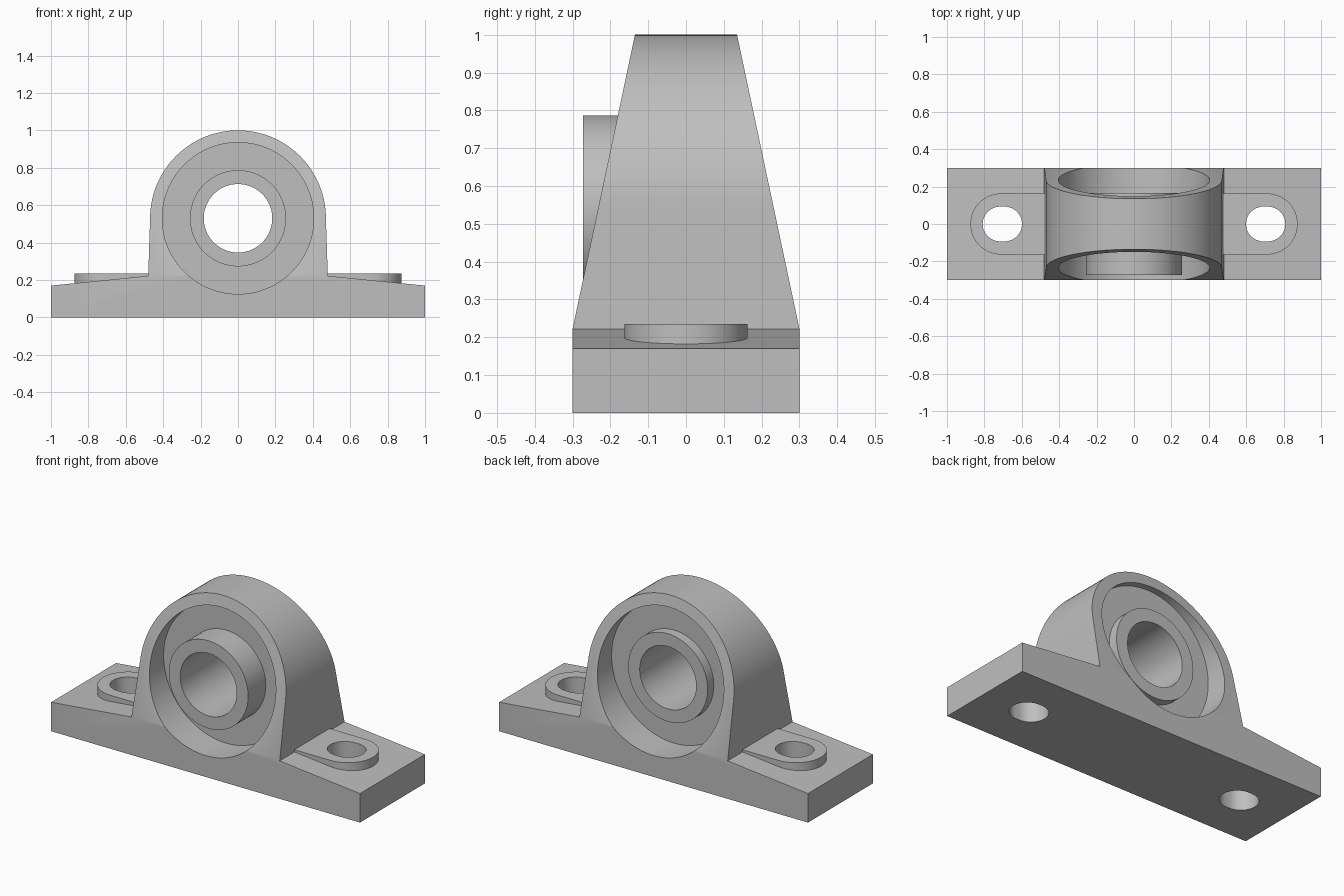
import bpy, bmesh, math

cube = bpy.data.objects.get("Cube")
if cube:
    bpy.data.objects.remove(cube, do_unlink=True)

grey = bpy.data.materials.new("cast grey")
grey.use_nodes = True
COLOUR = (0.52, 0.52, 0.52, 1)
grey.diffuse_color = COLOUR
grey.node_tree.nodes["Principled BSDF"].inputs["Base Color"].default_value = COLOUR

AXIS_Z = 0.53      # height of the shaft axis
SHOULDER = 0.222   # height where the tapered housing begins
DEPTH = 0.30       # half depth of the base
TOP_DEPTH = 0.135  # half depth at the crown


def make_object(name, bm):
    bmesh.ops.recalc_face_normals(bm, faces=bm.faces)
    mesh = bpy.data.meshes.new(name)
    bm.to_mesh(mesh)
    bm.free()
    mesh.materials.append(grey)
    obj = bpy.data.objects.new(name, mesh)
    bpy.context.collection.objects.link(obj)
    return obj


def arc(cx, cy, r, start, end, steps):
    angles = [math.radians(start + (end - start) * i / steps) for i in range(steps + 1)]
    return [(cx + r * math.cos(a), cy + r * math.sin(a)) for a in angles]


def prism(name, outline, low, high):
    """Extrude an outline in x and y upwards."""
    bm = bmesh.new()
    face = bm.faces.new([bm.verts.new((x, y, low)) for x, y in outline])
    new = bmesh.ops.extrude_face_region(bm, geom=[face])["geom"]
    bmesh.ops.translate(bm, vec=(0, 0, high - low),
                        verts=[v for v in new if isinstance(v, bmesh.types.BMVert)])
    return make_object(name, bm)


def lathe(name, profile, steps=96):
    """Revolve a closed (radius, y) loop around the shaft axis."""
    bm = bmesh.new()
    rings = [[bm.verts.new((r * math.cos(a), y, AXIS_Z + r * math.sin(a))) for r, y in profile]
             for a in (2 * math.pi * i / steps for i in range(steps))]
    n = len(profile)
    for i in range(steps):
        a, b = rings[i], rings[(i + 1) % steps]
        for j in range(n):
            k = (j + 1) % n
            bm.faces.new((a[j], a[k], b[k], b[j]))
    return make_object(name, bm)


def combine(target, tool, operation):
    mod = target.modifiers.new(operation, "BOOLEAN")
    mod.operation, mod.solver, mod.object = operation, "EXACT", tool
    bpy.context.view_layer.objects.active = target
    bpy.ops.object.modifier_apply(modifier=mod.name)
    bpy.data.objects.remove(tool, do_unlink=True)


def smooth(obj):
    bpy.ops.object.select_all(action="DESELECT")
    obj.select_set(True)
    bpy.context.view_layer.objects.active = obj
    bpy.ops.object.shade_smooth_by_angle(angle=math.radians(30))


# Base with sloping feet and a tapered arch, as one closed body
feet = [(-0.48, SHOULDER), (-1, 0.17), (-1, 0), (1, 0), (1, 0.17), (0.48, SHOULDER)]
arch = arc(0, AXIS_Z, 0.47, 0, 180, 64)
bm = bmesh.new()
sides = []
for sign in (-1, 1):
    loop = []
    for x, z in feet + arch:
        t = max(0, (z - SHOULDER) / (1 - SHOULDER))
        loop.append(bm.verts.new((x, sign * (DEPTH + (TOP_DEPTH - DEPTH) * t), z)))
    bm.faces.new(loop[:6])
    bm.faces.new([loop[0]] + loop[5:])
    sides.append(loop)
front, back = sides
for i in range(len(front)):
    j = (i + 1) % len(front)
    bm.faces.new((front[i], front[j], back[j], back[i]))
housing = make_object("housing", bm)

# Raised bolt pads and their slotted holes
for s in (1, -1):
    pad = [(0.44, -0.163)] + arc(0.712, 0, 0.163, -90, 90, 32) + [(0.44, 0.163)]
    combine(housing, prism("bolt_pad", [(s * x, y) for x, y in pad], 0.1, 0.235), "UNION")
    slot = arc(0.716, 0, 0.093, -90, 90, 24) + arc(0.692, 0, 0.093, 90, 270, 24)
    combine(housing, prism("slot_cutter", [(s * x, y) for x, y in slot], -0.1, 0.4), "DIFFERENCE")

# Large bore through the arch
bore = lathe("bore_cutter", [(0.405, -0.5), (0.405, 0.5), (0.05, 0.5), (0.05, -0.5)])
core = lathe("core_cutter", [(0.1, -0.5), (0.1, 0.5), (0.02, 0.5), (0.02, -0.5)])
bpy.data.objects.remove(core, do_unlink=True)
bpy.data.objects.remove(bore, do_unlink=True)
bm = bmesh.new()
rim = [bm.verts.new((x, -0.5, z)) for x, z in arc(0, AXIS_Z, 0.405, 0, 360, 96)[:-1]]
face = bm.faces.new(rim)
new = bmesh.ops.extrude_face_region(bm, geom=[face])["geom"]
bmesh.ops.translate(bm, vec=(0, 1, 0), verts=[v for v in new if isinstance(v, bmesh.types.BMVert)])
combine(housing, make_object("bore_cutter", bm), "DIFFERENCE")
smooth(housing)

# Bearing: web disc with a sleeve that stands out further at the front
bearing = lathe("bearing_insert", [
    (0.183, -0.273), (0.257, -0.273), (0.257, -0.11), (0.407, -0.11),
    (0.407, 0.11), (0.257, 0.11), (0.257, 0.167), (0.183, 0.167)])
smooth(bearing)
